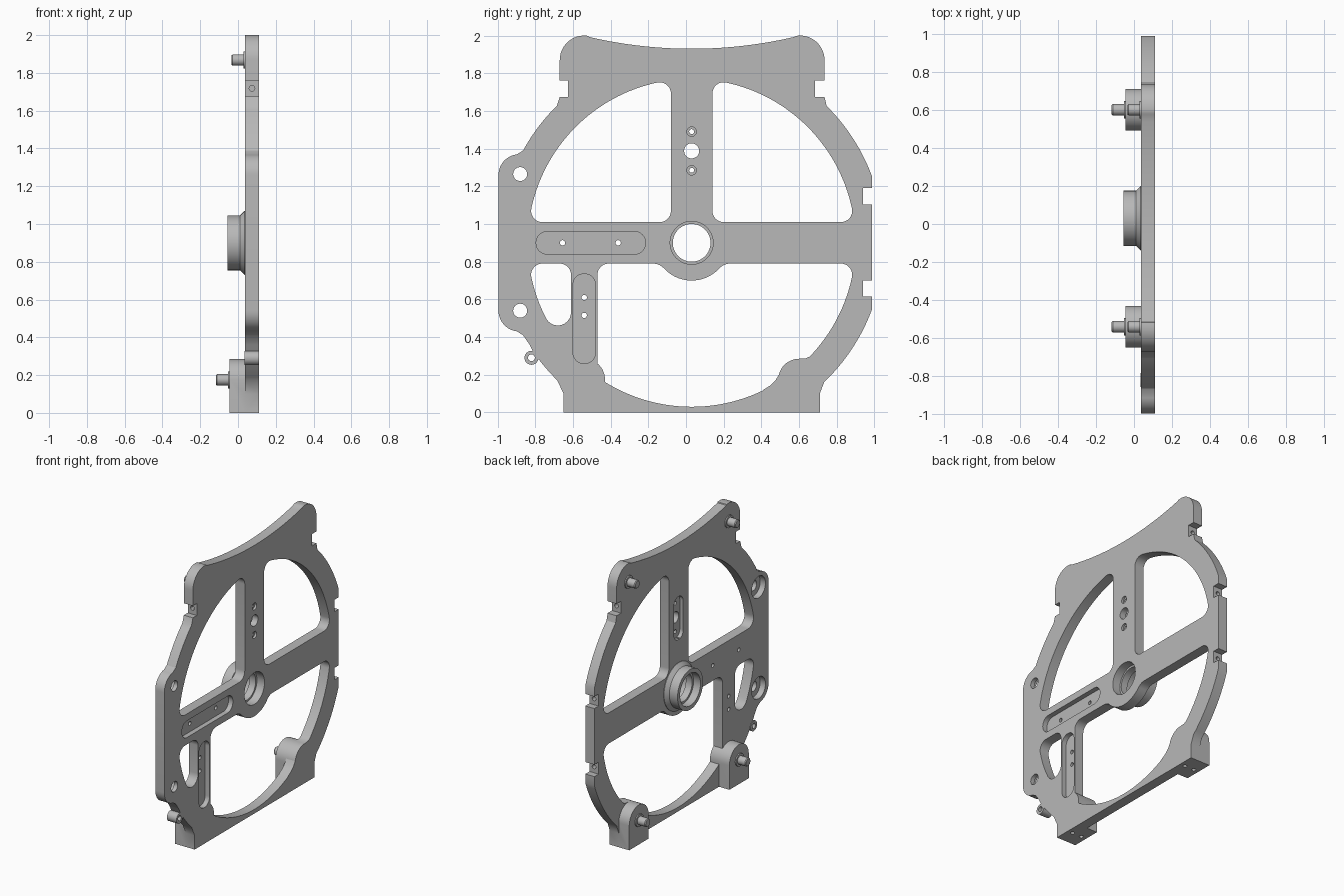
import bpy
import bmesh
from math import sin, cos, radians, degrees, sqrt, atan2, pi
from mathutils import Matrix, Vector

if "Cube" in bpy.data.objects:
    bpy.data.objects.remove(bpy.data.objects["Cube"], do_unlink=True)

grey = bpy.data.materials.new("machined_grey")
grey.use_nodes = True
grey.diffuse_color = (0.48, 0.48, 0.48, 1)
grey.node_tree.nodes["Principled BSDF"].inputs["Base Color"].default_value = grey.diffuse_color

CY, CZ = 0.03, 0.9            # hub centre
BACK, FRONT = 0.038, 0.11     # plate faces along x
R_IN, R_OUT = 0.87, 1.02      # ring radii
HALF = 0.11                   # half width of the spokes
FIL = 0.06                    # window corner radius


def arc(y, z, r, a0, a1, n=10):
    steps = [radians(a0 + (a1 - a0) * i / n) for i in range(n + 1)]
    return [(y + r * cos(a), z + r * sin(a)) for a in steps]


def ring_arc(r, a0, a1, n=32):
    return arc(CY, CZ, r, a0, a1, n)


def hub_arc(y, z, r, a0, a1, n=10):
    return arc(CY + y, CZ + z, r, a0, a1, n)


def finish(name, bm):
    bmesh.ops.remove_doubles(bm, verts=bm.verts, dist=1e-5)
    bmesh.ops.recalc_face_normals(bm, faces=bm.faces)
    mesh = bpy.data.meshes.new(name)
    bm.to_mesh(mesh)
    bm.free()
    mesh.materials.append(grey)
    obj = bpy.data.objects.new(name, mesh)
    bpy.context.collection.objects.link(obj)
    return obj


def prism(name, pts, x0, x1):
    """Extrude a (y, z) outline along x."""
    bm = bmesh.new()
    face = bm.faces.new([bm.verts.new((x0, y, z)) for y, z in pts])
    out = bmesh.ops.extrude_face_region(bm, geom=[face])["geom"]
    moved = [v for v in out if isinstance(v, bmesh.types.BMVert)]
    bmesh.ops.translate(bm, verts=moved, vec=(x1 - x0, 0, 0))
    return finish(name, bm)


def turned(name, profile, y=0, z=0, n=40):
    """Closed solid of (x, radius) steps around an x axis through y, z."""
    bm = bmesh.new()
    rings = [[bm.verts.new((x, y + r * cos(2 * pi * i / n), z + r * sin(2 * pi * i / n)))
              for i in range(n)] for x, r in profile]
    for a, b in zip(rings, rings[1:]):
        for i in range(n):
            j = (i + 1) % n
            bm.faces.new((a[i], a[j], b[j], b[i]))
    bm.faces.new(rings[0])
    bm.faces.new(rings[-1])
    return finish(name, bm)


def combine(obj, tool, operation="DIFFERENCE"):
    mod = obj.modifiers.new("combine", "BOOLEAN")
    mod.operation, mod.object, mod.solver = operation, tool, "EXACT"
    bpy.context.view_layer.objects.active = obj
    bpy.ops.object.modifier_apply(modifier=mod.name)
    bpy.data.objects.remove(tool, do_unlink=True)


def cut(pts, x0=-0.3, x1=0.3):
    combine(plate, prism("cutter", pts, x0, x1))


def bore(y, z, profile):
    combine(plate, turned("cutter", profile, y, z))


def drill(start, direction, r, depth):
    """Blind round hole from a point along a direction."""
    tool = turned("cutter", [(-0.01, r), (depth, r)], n=16)
    turn = Vector((1, 0, 0)).rotation_difference(Vector(direction))
    tool.data.transform(Matrix.Translation(start) @ turn.to_matrix().to_4x4())
    combine(plate, tool)


def slot(y0, y1, z0, z1, r):
    return (arc(y1 - r, z1 - r, r, 0, 90) + arc(y0 + r, z1 - r, r, 90, 180)
            + arc(y0 + r, z0 + r, r, 180, 270) + arc(y1 - r, z0 + r, r, 270, 360))


# Plate silhouette
outline = [(0.71, 0), (0.71, 0.1)]
outline += ring_arc(R_OUT, -46.4, -20.1, 14) + ring_arc(R_OUT, 20.1, 45.4, 14)
outline += [(0.735, 1.675)] + arc(0.605, 1.87, 0.13, 0, 100, 14)
outline += arc(CY, 4.33, 2.4, -76.9, -103.1, 30)
outline += arc(-0.54, 1.87, 0.13, 80, 180, 14) + [(-0.67, 1.675)]
outline += ring_arc(R_OUT, 134.6, 151.3, 10)
outline += arc(-0.885, 1.26, 0.11, 97, 180) + arc(-0.885, 0.54, 0.11, 180, 263)
outline += [(-0.865, 0.41), (-0.83, 0.36)]
outline += ring_arc(R_OUT, 214.2, 225.6, 8) + [(-0.65, 0.1), (-0.65, 0)]
plate = prism("frame_plate", outline, BACK, FRONT)

# Upper windows, mirrored about the vertical spoke
edge = HALF + FIL
far = sqrt((R_IN - FIL) ** 2 - edge ** 2)
phi = degrees(atan2(edge, far))
upper = (hub_arc(edge, edge, FIL, 180, 270) + hub_arc(far, edge, FIL, 270, 360 + phi)
         + ring_arc(R_IN, phi, 90 - phi) + hub_arc(edge, far, FIL, 90 - phi, 180))
cut(upper)
cut([(2 * CY - y, z) for y, z in upper])

# Large lower window
leg_in, leg_out = -0.5, -0.64
low = degrees(atan2(-sqrt(R_IN ** 2 - leg_in ** 2), leg_in))
cut(hub_arc(far, -edge, FIL, -phi, 90) + hub_arc(leg_in + FIL, -edge, FIL, 90, 180)
    + ring_arc(R_IN, low, -phi, 48))

# Small lower window
r2 = 0.07
y2 = leg_out - r2
z2 = -sqrt((R_IN - r2) ** 2 - y2 ** 2)
phi2 = degrees(atan2(z2, y2)) + 360
cut(hub_arc(leg_out - FIL, -edge, FIL, 0, 90) + hub_arc(-far, -edge, FIL, 90, 180 + phi)
    + ring_arc(R_IN, 180 + phi, phi2, 12) + hub_arc(y2, z2, r2, phi2, 360))

# Filleted web below the hub
fy, fz = sqrt(0.28 ** 2 - 0.19 ** 2), -0.19
bend = degrees(atan2(-fz, -fy))
web = (hub_arc(fy, fz, 0.08, 90, bend) + ring_arc(0.2, bend - 180, -bend, 24)
       + hub_arc(-fy, fz, 0.08, 180 - bend, 90) + [(CY - fy, CZ), (CY + fy, CZ)])
combine(plate, prism("web", web, BACK, FRONT), "UNION")

# Hub collar behind the plate
collar = [(0.06, 0.17), (0.035, 0.17), (0.01, 0.145), (-0.055, 0.145)]
combine(plate, turned("collar", collar, CY, CZ, 64), "UNION")

# Foot lugs, with a blend into the ring on the right one
PIN_Y = (-0.54, 0.6)
for y in PIN_Y:
    lug = [(y - 0.11, 0), (y + 0.11, 0)] + arc(y, 0.175, 0.11, 0, 180, 24)
    combine(plate, prism("lug", lug, -0.045, FRONT), "UNION")
blend = [(0.41, 0.12), (0.45, 0.145), (0.475, 0.17), (0.492, 0.2), (0.55, 0.1)]
combine(plate, prism("blend", blend, BACK, FRONT), "UNION")
shoulder = [(0.6, 0.285), (0.635, 0.287), (0.665, 0.3), (0.7, 0.33), (0.75, 0.25), (0.69, 0.2), (0.6, 0.2)]
combine(plate, prism("shoulder", shoulder, BACK, FRONT), "UNION")

# Small ear on the lower left rim
combine(plate, turned("ear", [(BACK - 0.004, 0.037), (FRONT, 0.037)], -0.82, 0.29), "UNION")
bore(-0.82, 0.29, [(-0.1, 0.018), (0.2, 0.018)])

# Stepped hub bore
combine(plate, turned("cutter", [(0.12, 0.114), (0.05, 0.114), (0.05, 0.1), (0, 0.1),
                                 (0, 0.116), (-0.07, 0.116)], CY, CZ, 64))

# Edge notches with a drilled hole in each
for y, z, side in ((-0.625, 1.718, -1), (0.685, 1.718, 1), (0.94, 1.147, 1), (0.94, 0.657, 1)):
    lo, hi = sorted((y, y + side * 0.15))
    cut([(lo, z - 0.043), (hi, z - 0.043), (hi, z + 0.043), (lo, z + 0.043)])
    drill((0.074, y, z), (0, -side, 0), 0.015, 0.06)

# Slotted recesses on the front, one on the back of the upper spoke
cut(slot(-0.795, -0.215, 0.84, 0.96, 0.058), 0.075, 0.2)
cut(slot(-0.6, -0.48, 0.26, 0.735, 0.058), 0.075, 0.2)
cut(slot(CY - 0.052, CY + 0.052, 1.235, 1.545, 0.05), -0.1, 0.065)

# Through holes
for y, z in ((-0.655, 0.9), (-0.36, 0.9), (-0.54, 0.61), (-0.54, 0.515)):
    bore(y, z, [(-0.1, 0.014), (0.2, 0.014)])
bore(CY, 1.388, [(-0.1, 0.04), (0.2, 0.04)])
for z in (1.285, 1.49):
    bore(CY, z, [(-0.1, 0.013), (0.095, 0.013), (0.095, 0.025), (0.2, 0.025)])
for z in (0.54, 1.265):
    bore(-0.88, z, [(-0.1, 0.078), (0.08, 0.078), (0.08, 0.037), (0.2, 0.037)])

# Fixing holes under the feet
for y in PIN_Y:
    for x in (-0.005, 0.07):
        drill((x, y, 0), (0, 0, 1), 0.014, 0.06)

# Pins with a thin shoulder ring
pins = []
for side, y in zip(("left", "right"), PIN_Y):
    for level, z, base in (("lower", 0.175, -0.045), ("upper", 1.868, BACK)):
        steps = [(base + 0.01, 0.045), (base - 0.008, 0.045), (base - 0.008, 0.03),
                 (base - 0.066, 0.03), (base - 0.072, 0.025)]
        pins.append(turned(f"{level}_pin_{side}_end", steps, y, z, 32))

# Smooth shading on curved walls
bpy.ops.object.select_all(action="DESELECT")
for obj in [plate] + pins:
    obj.select_set(True)
bpy.context.view_layer.objects.active = plate
bpy.ops.object.shade_smooth_by_angle(angle=radians(28))
